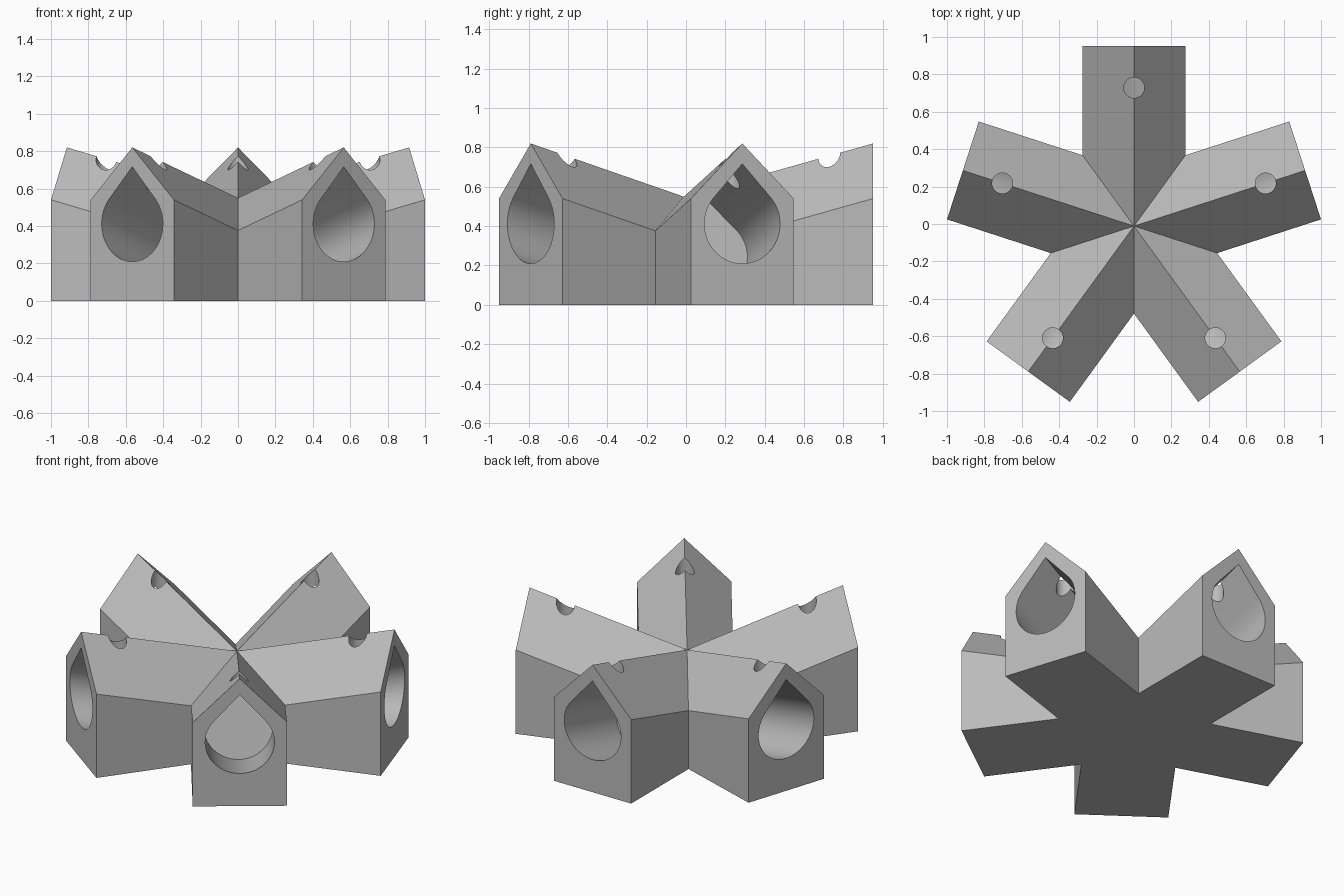
import bpy
import bmesh
from math import sin, cos, pi, tan, acos, radians
from mathutils import Matrix, Vector

cube = bpy.data.objects.get("Cube")
if cube:
    bpy.data.objects.remove(cube, do_unlink=True)

ARMS = 5
LENGTH, HALF_W = 0.962, 0.275        # arm length and half width
HUB_Z, SLOPE, DROP = 0.55, 0.281, 0.28   # roof height at hub, ridge rise, ridge-to-eave drop
CENTRE_Y = -0.011
HOLE_R, HOLE_Z, HOLE_TIP, HOLE_DEPTH = 0.202, 0.412, 0.305, 0.54
VENT_R, VENT_X = 0.055, 0.74

grey = bpy.data.materials.new("plain_grey")
grey.use_nodes = True
colour = (0.5, 0.5, 0.5, 1)
grey.diffuse_color = colour
grey.node_tree.nodes["Principled BSDF"].inputs["Base Color"].default_value = colour


def arm_matrix(i):
    return Matrix.Translation((0, CENTRE_Y, 0)) @ Matrix.Rotation(pi / 2 + i * 2 * pi / ARMS, 4, 'Z')


def make_object(name, bm):
    bmesh.ops.recalc_face_normals(bm, faces=bm.faces)
    mesh = bpy.data.meshes.new(name)
    bm.to_mesh(mesh)
    bm.free()
    mesh.materials.append(grey)
    obj = bpy.data.objects.new(name, mesh)
    bpy.context.collection.objects.link(obj)
    return obj


def loft(bm, ring_a, ring_b):
    """Closed solid between two matching rings of points."""
    a = [bm.verts.new(p) for p in ring_a]
    b = [bm.verts.new(p) for p in ring_b]
    bm.faces.new(a)
    bm.faces.new(b)
    for i in range(len(a)):
        j = (i + 1) % len(a)
        bm.faces.new((a[i], a[j], b[j], b[i]))


# Star body: five gabled arms meeting at the hub
bm = bmesh.new()
hub = bm.verts.new((0, CENTRE_Y, HUB_Z))
inner_x = HALF_W / tan(pi / ARMS)
base = []
for i in range(ARMS):
    m = arm_matrix(i)

    def vert(x, y, z):
        return bm.verts.new(m @ Vector((x, y, z)))

    ridge = vert(LENGTH, 0, HUB_Z + SLOPE * LENGTH)
    sides = []
    for s in (-1, 1):
        eave_in = vert(inner_x, s * HALF_W, HUB_Z + SLOPE * inner_x - DROP)
        eave_out = vert(LENGTH, s * HALF_W, HUB_Z + SLOPE * LENGTH - DROP)
        low_in, low_out = vert(inner_x, s * HALF_W, 0), vert(LENGTH, s * HALF_W, 0)
        bm.faces.new((hub, eave_in, eave_out, ridge))
        bm.faces.new((eave_in, low_in, low_out, eave_out))
        sides.append((eave_out, low_out))
        base += [low_in, low_out] if s < 0 else [low_out, low_in]
    (eave_r, low_r), (eave_l, low_l) = sides
    bm.faces.new((low_r, low_l, eave_l, ridge, eave_r))
bm.faces.new(base)
bmesh.ops.remove_doubles(bm, verts=bm.verts, dist=0.001)
body = make_object("star_body", bm)

# Teardrop tunnels sloping down and inward, square-ended
tangent = acos(HOLE_R / HOLE_TIP)
STEPS = 48
outline = [(0, HOLE_TIP)]
for k in range(STEPS + 1):
    a = tangent + (2 * pi - 2 * tangent) * k / STEPS
    outline.append((HOLE_R * sin(a), HOLE_R * cos(a)))


def tunnel_ring(m, depth, tilt):
    ring = []
    for y, z in outline:
        d = depth + tilt * z
        ring.append(m @ Vector((LENGTH - d, y, HOLE_Z + z - SLOPE * d)))
    return ring


tunnels = bmesh.new()
vents = bmesh.new()
for i in range(ARMS):
    m = arm_matrix(i)
    loft(tunnels, tunnel_ring(m, -0.1, 0),
         tunnel_ring(m, HOLE_DEPTH, SLOPE / (1 + SLOPE ** 2)))
    # Round vertical vent through the ridge
    rings = [[m @ Vector((VENT_X + VENT_R * cos(2 * pi * k / 32), VENT_R * sin(2 * pi * k / 32), z))
              for k in range(32)] for z in (0.42, 1.0)]
    loft(vents, *rings)

cutters = [make_object("tunnel_cutter", tunnels), make_object("vent_cutter", vents)]

# Cut the openings
bpy.ops.object.select_all(action='DESELECT')
bpy.context.view_layer.objects.active = body
body.select_set(True)
for cutter in cutters:
    cutter.hide_render = True
    mod = body.modifiers.new(cutter.name, 'BOOLEAN')
    mod.operation = 'DIFFERENCE'
    mod.solver = 'EXACT'
    mod.object = cutter
    bpy.ops.object.modifier_apply(modifier=mod.name)
    bpy.data.objects.remove(cutter, do_unlink=True)

bpy.ops.object.shade_smooth_by_angle(angle=radians(20))
